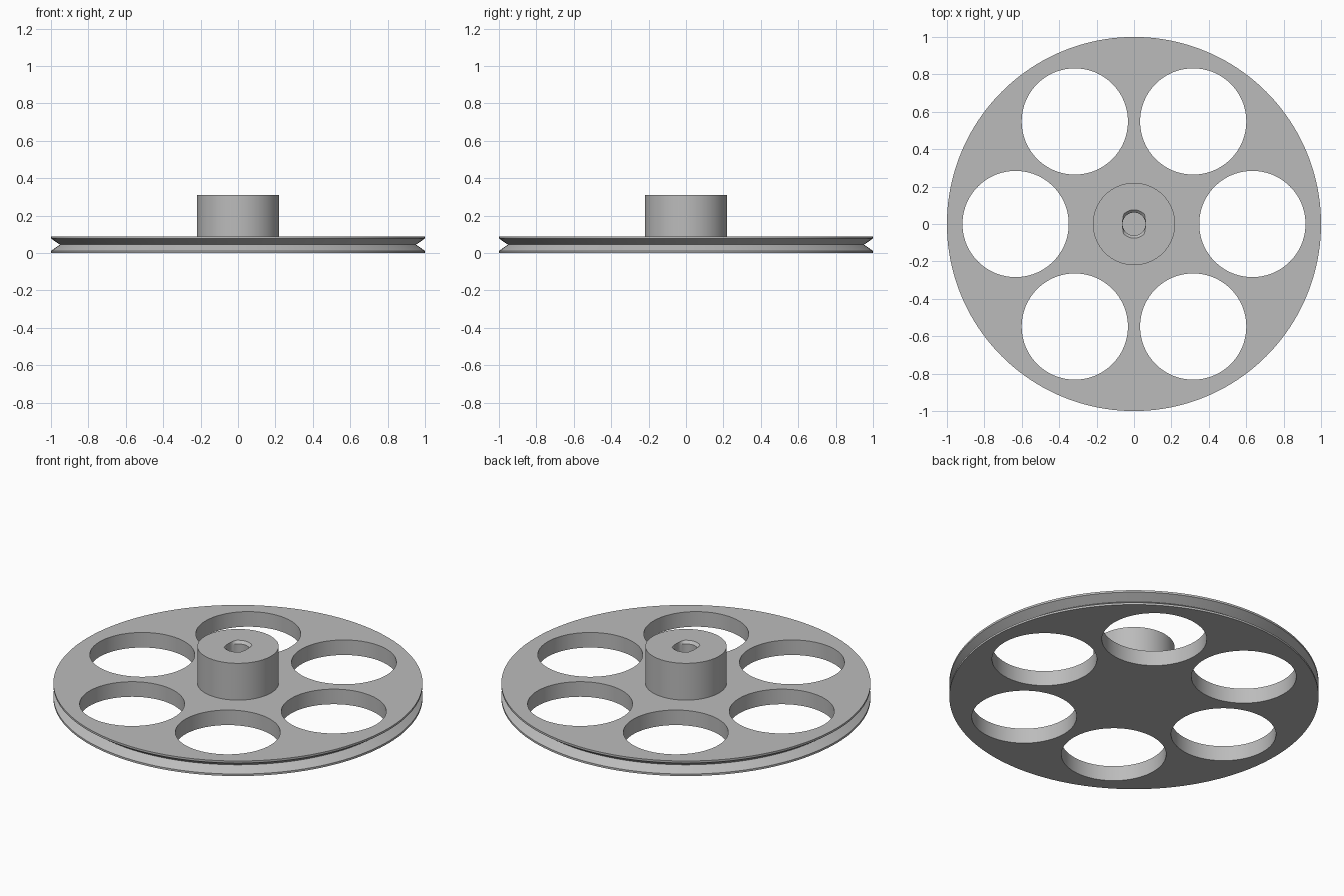
import bpy, bmesh
from math import cos, sin, pi, radians

if "Cube" in bpy.data.objects:
    bpy.data.objects.remove(bpy.data.objects["Cube"], do_unlink=True)

grey = bpy.data.materials.new("plain_grey")
grey.use_nodes = True
grey.diffuse_color = (0.5, 0.5, 0.5, 1)
grey.node_tree.nodes["Principled BSDF"].inputs["Base Color"].default_value = (0.5, 0.5, 0.5, 1)


def lathe(name, profile, sides, centre=(0, 0), flat=2.0):
    """Capped stack of rings from (radius, z) pairs; flat limits the half width in x."""
    bm = bmesh.new()
    rings = []
    for r, z in profile:
        ring = []
        for i in range(sides):
            a = 2 * pi * i / sides
            x = max(-flat, min(flat, r * cos(a)))
            ring.append(bm.verts.new((centre[0] + x, centre[1] + r * sin(a), z)))
        rings.append(ring)
    for low, high in zip(rings, rings[1:]):
        for i in range(sides):
            j = (i + 1) % sides
            bm.faces.new((low[i], low[j], high[j], high[i]))
    bm.faces.new(rings[0][::-1])
    bm.faces.new(rings[-1])
    mesh = bpy.data.meshes.new(name)
    bm.to_mesh(mesh)
    bm.free()
    mesh.materials.append(grey)
    obj = bpy.data.objects.new(name, mesh)
    bpy.context.collection.objects.link(obj)
    return obj


# Grooved disc and hub turned as one piece
HUB, TOP, DISC = 0.22, 0.31, 0.09
wheel = lathe("pulley_wheel", [(1, 0), (1, 0.012), (0.952, 0.045), (1, 0.078),
                               (1, DISC), (HUB, DISC), (HUB, TOP)], 160)

# Six lightening holes
cutters = []
for k in range(6):
    a = k * pi / 3
    cutters.append(lathe("hole_cutter", [(0.284, -0.1), (0.284, 0.2)], 96,
                         (0.633 * cos(a), 0.633 * sin(a))))

# Blind shaft socket with two flats and a chamfered mouth
cutters.append(lathe("socket_cutter", [(0.061, DISC), (0.061, TOP - 0.015), (0.086, TOP + 0.01)],
                     64, flat=0.058 + 0.004))

bpy.ops.object.select_all(action="DESELECT")
bpy.context.view_layer.objects.active = wheel
wheel.select_set(True)
for cutter in cutters:
    cutter.hide_render = True
    mod = wheel.modifiers.new("cut", "BOOLEAN")
    mod.operation = "DIFFERENCE"
    mod.solver = "EXACT"
    mod.object = cutter
    bpy.ops.object.modifier_apply(modifier=mod.name)
    bpy.data.objects.remove(cutter, do_unlink=True)

bpy.ops.object.shade_smooth_by_angle(angle=radians(25))
